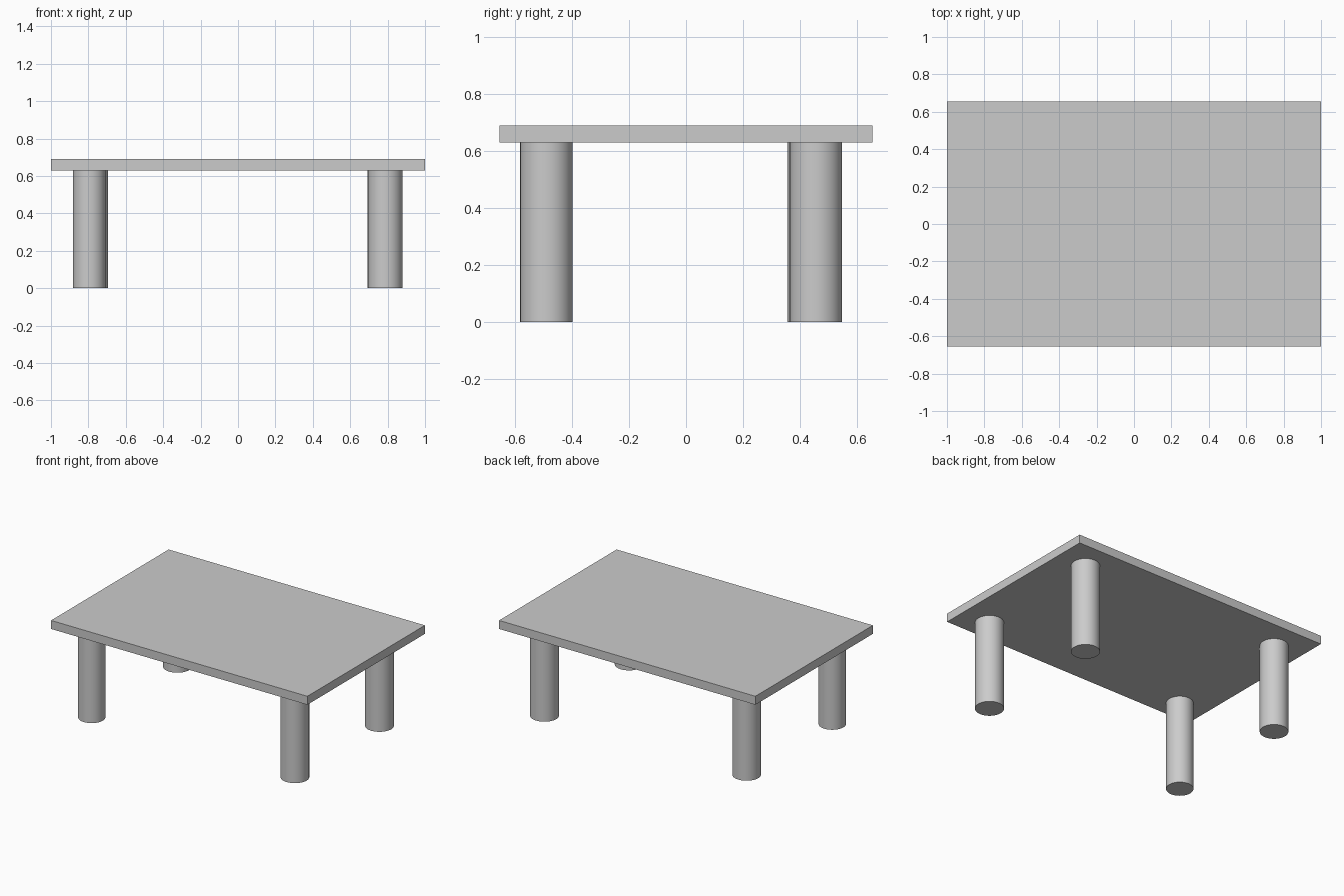
import bpy
import math

if "Cube" in bpy.data.objects:
    bpy.data.objects.remove(bpy.data.objects["Cube"])

TOP_Z = 0.69
UNDER_Z = 0.63


def add_top():
    bpy.ops.mesh.primitive_cube_add(size=1, location=(0, 0, (TOP_Z + UNDER_Z) / 2))
    top = bpy.context.object
    top.name = "table_top"
    top.scale = (2.0, 1.31, TOP_Z - UNDER_Z)
    bpy.ops.object.transform_apply(location=False, rotation=False, scale=True)


def add_leg(name, x, y, radius):
    bpy.ops.mesh.primitive_cylinder_add(
        vertices=64, radius=radius, depth=UNDER_Z, location=(x, y, UNDER_Z / 2))
    bpy.context.object.name = name
    bpy.ops.object.shade_smooth_by_angle(angle=math.radians(30))


# Flat slab top
add_top()

# Four round legs, slightly uneven in placement and thickness
for name, x, y, radius in (
    ("front_left_leg", -0.795, -0.495, 0.087),
    ("front_right_leg", 0.787, -0.490, 0.092),
    ("back_left_leg", -0.786, 0.447, 0.091),
    ("back_right_leg", 0.785, 0.456, 0.092),
):
    add_leg(name, x, y, radius)
